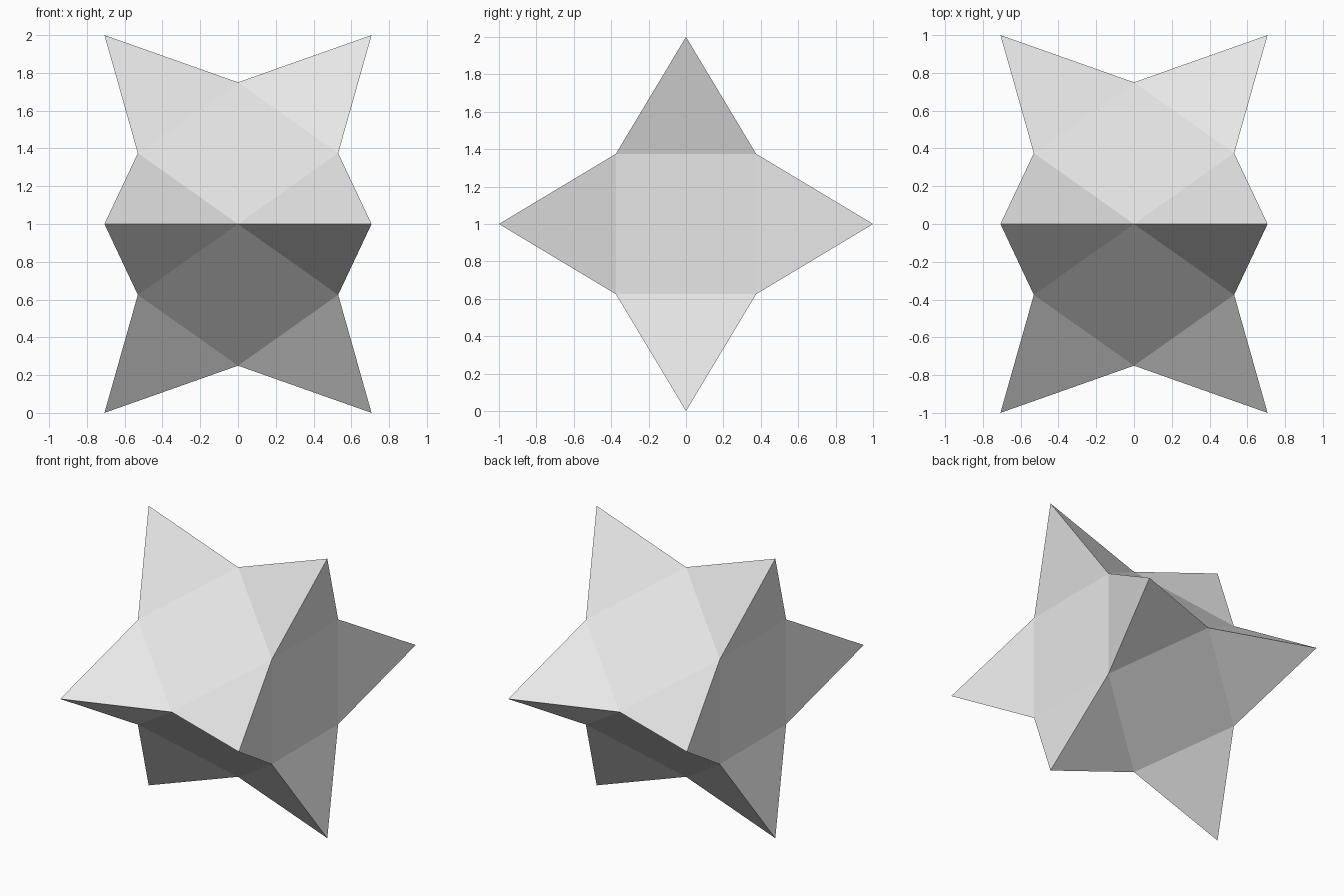
import bpy
import bmesh
import math
from itertools import product
from mathutils import Matrix, Vector

cube = bpy.data.objects.get("Cube")
if cube:
    bpy.data.objects.remove(cube, do_unlink=True)

CORE_RADIUS = 0.75                    # core corners, also the core edge length
TIP_RADIUS = math.sqrt(1.5)           # reach of the spikes

# Plain light grey
grey = bpy.data.materials.new("light_grey")
grey.use_nodes = True
colour = (0.8, 0.8, 0.8, 1.0)
grey.diffuse_color = colour
grey.node_tree.nodes["Principled BSDF"].inputs["Base Color"].default_value = colour

# Core: six squares and eight triangles, cornered at the edge middles of a cube
bm = bmesh.new()
for axis in range(3):
    for a, b in product((-1, 1), repeat=2):
        corner = [a, b]
        corner.insert(axis, 0)
        bm.verts.new(Vector(corner).normalized() * CORE_RADIUS)
bmesh.ops.convex_hull(bm, input=bm.verts[:])
bmesh.ops.dissolve_limit(bm, angle_limit=math.radians(1),
                         verts=bm.verts[:], edges=bm.edges[:])

# Spikes: each triangle is raised into a three-sided point
triangles = [f for f in bm.faces if len(f.verts) == 3]
for tip in bmesh.ops.poke(bm, faces=triangles)["verts"]:
    tip.co = tip.co.normalized() * TIP_RADIUS

# Tilt onto two points and lift to the ground
bm.transform(Matrix.Translation((0, 0, 1)) @ Matrix.Rotation(math.radians(45), 4, "X"))
bmesh.ops.recalc_face_normals(bm, faces=bm.faces[:])

mesh = bpy.data.meshes.new("spiked_star")
bm.to_mesh(mesh)
bm.free()
mesh.materials.append(grey)
star = bpy.data.objects.new("spiked_star", mesh)
bpy.context.scene.collection.objects.link(star)
